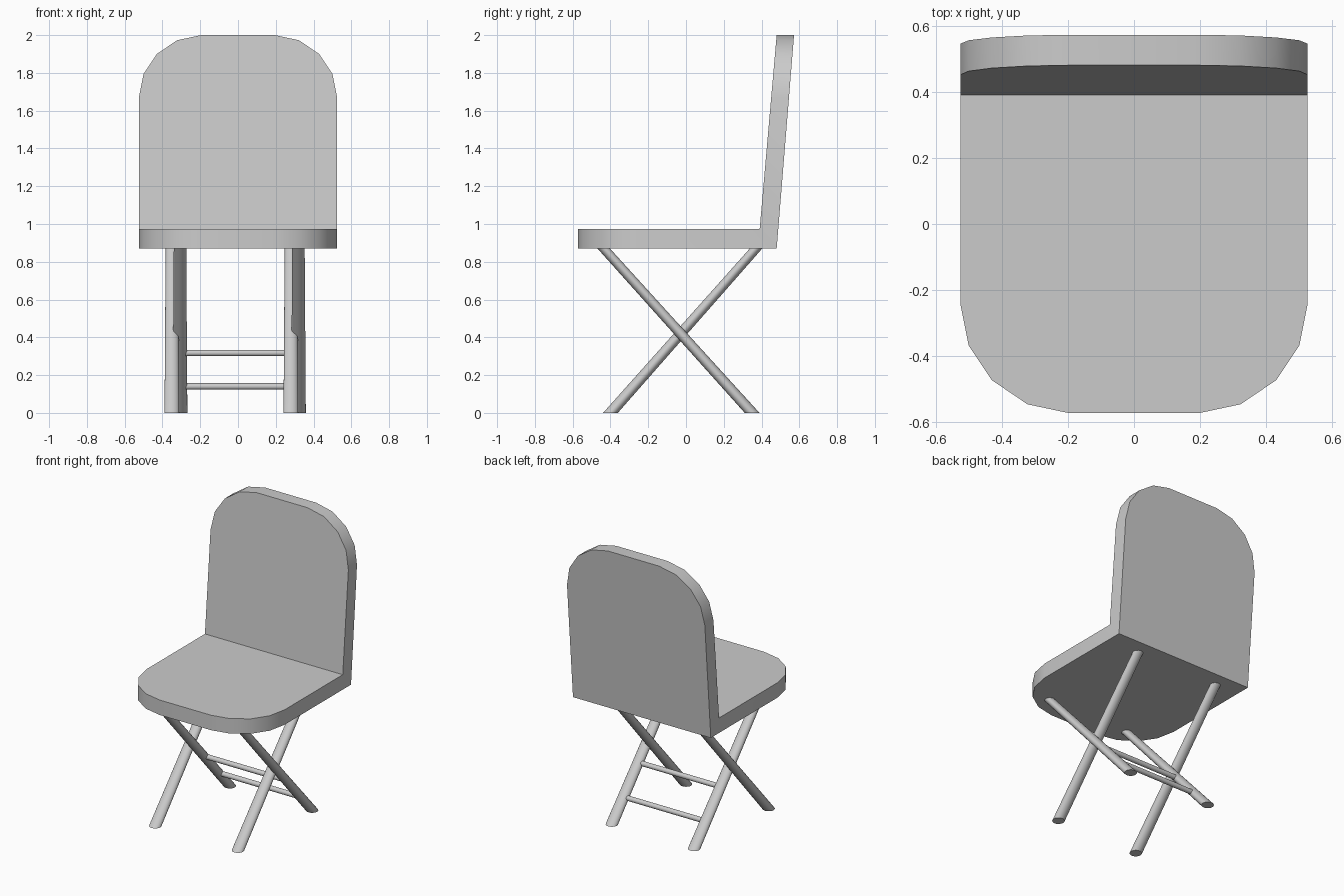
import bpy, bmesh
from mathutils import Matrix, Vector

if "Cube" in bpy.data.objects:
    bpy.data.objects.remove(bpy.data.objects["Cube"])


def finish(bm, name):
    bmesh.ops.recalc_face_normals(bm, faces=bm.faces)
    me = bpy.data.meshes.new(name)
    bm.to_mesh(me)
    bm.free()
    ob = bpy.data.objects.new(name, me)
    bpy.context.collection.objects.link(ob)
    bpy.ops.object.select_all(action='DESELECT')
    ob.select_set(True)
    bpy.context.view_layer.objects.active = ob
    bpy.ops.object.shade_smooth_by_angle()
    return ob


# Rounded corner: half width and inset from the end of the panel
CORNER = [(0.525, 0.33), (0.50, 0.205), (0.43, 0.10), (0.322, 0.027), (0.195, 0.0)]
OUTLINE = CORNER + [(-x, d) for x, d in reversed(CORNER)]


def shell():
    """Seat and leaning back as one folded, rounded slab."""
    bm = bmesh.new()

    def skin(hinge_y, hinge_z, top_y):
        hinge = [bm.verts.new((s * 0.525, hinge_y, hinge_z)) for s in (1, -1)]
        seat = [bm.verts.new((x, -0.572 + d, hinge_z)) for x, d in OUTLINE]
        slope = (top_y - hinge_y) / (2 - hinge_z)
        back = [bm.verts.new((x, top_y - d * slope, 2 - d)) for x, d in OUTLINE]
        bm.faces.new([hinge[0]] + seat + [hinge[1]])
        bm.faces.new([hinge[0]] + back + [hinge[1]])
        return [hinge[0]] + seat + [hinge[1]] + back[::-1]

    inner = skin(0.39, 0.973, 0.48)
    outer = skin(0.48, 0.87, 0.572)
    n = len(inner)
    for i in range(n):
        j = (i + 1) % n
        bm.faces.new((inner[i], inner[j], outer[j], outer[i]))
    return finish(bm, "seat_and_back")


def leg(name, x, y_bottom, y_top):
    """Slanted tapered leg, cut level at the floor and the seat."""
    h = 0.875
    bm = bmesh.new()
    bmesh.ops.create_cone(bm, cap_ends=True, segments=20, radius1=0.039,
                          radius2=0.033, depth=h)
    for v in bm.verts:
        t = v.co.z / h + 0.5
        v.co += Vector((x, y_bottom + (y_top - y_bottom) * t, h / 2))
    return finish(bm, name)


def rung(name, z):
    y = 0.35 - 0.79 * z / 0.875
    bm = bmesh.new()
    bmesh.ops.create_cone(bm, cap_ends=True, segments=16, radius1=0.017,
                          radius2=0.017, depth=0.627,
                          matrix=Matrix.Translation((0.0065, y, z)) @ Matrix.Rotation(1.5707963, 4, 'Y'))
    return finish(bm, name)


shell()

# Crossed leg pairs, set side by side
for side, xa, xb in (("left", -0.35, -0.307), ("right", 0.28, 0.32)):
    leg("front_leg_" + side, xa, -0.40, 0.375)
    leg("rear_leg_" + side, xb, 0.35, -0.44)

# Rungs between the rear legs
rung("upper_rung", 0.317)
rung("lower_rung", 0.14)
